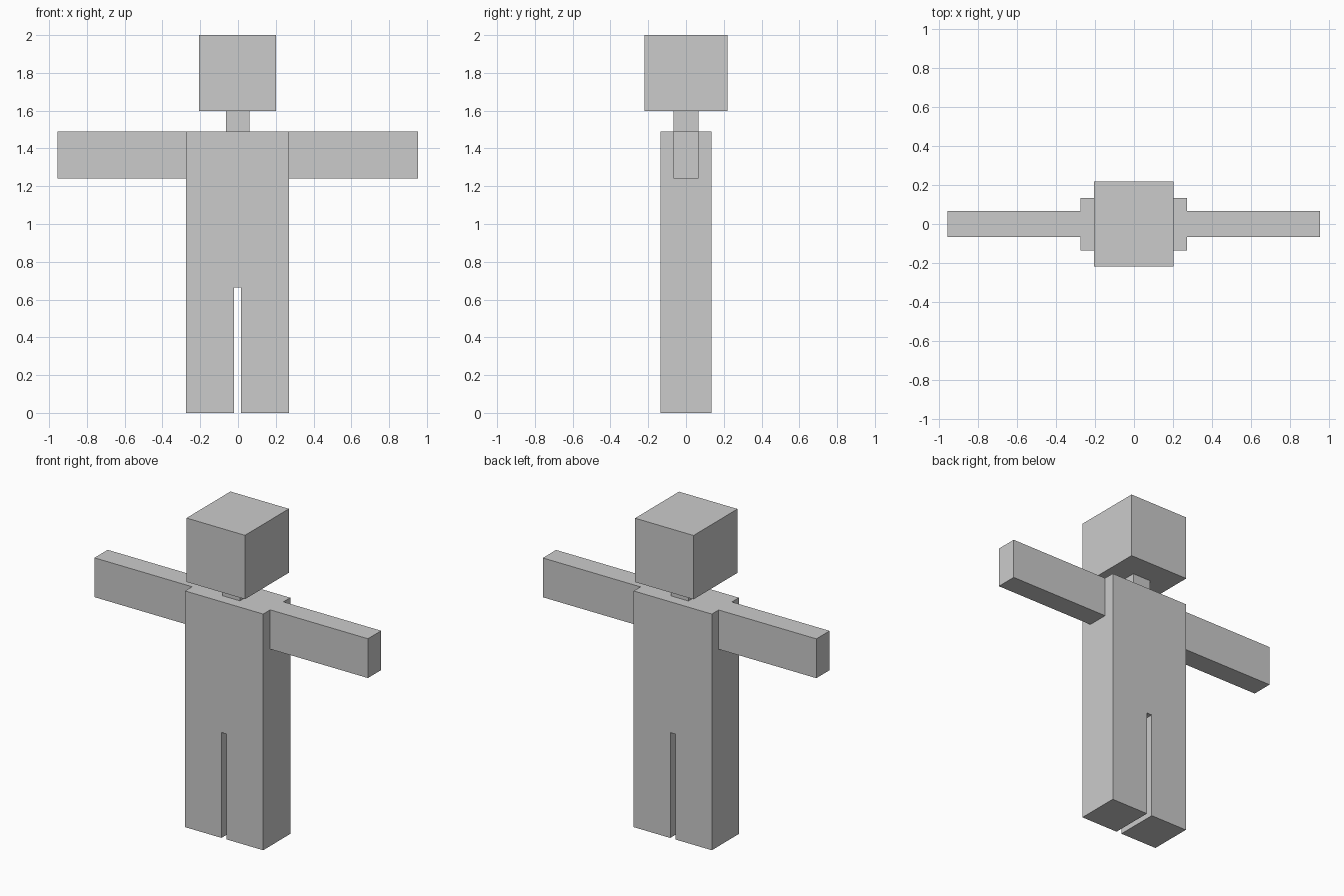
import bpy
import bmesh

if "Cube" in bpy.data.objects:
    bpy.data.objects.remove(bpy.data.objects["Cube"])

grey = bpy.data.materials.new("light_grey")
grey.diffuse_color = (0.6, 0.6, 0.6, 1)
grey.use_nodes = True
grey.node_tree.nodes["Principled BSDF"].inputs["Base Color"].default_value = grey.diffuse_color


def extrude_outline(name, outline, y0, y1):
    """Extrude a closed front outline of (x, z) points from y0 back to y1."""
    bm = bmesh.new()
    face = bm.faces.new([bm.verts.new((x, y0, z)) for x, z in outline])
    result = bmesh.ops.extrude_face_region(bm, geom=[face])
    verts = [v for v in result["geom"] if isinstance(v, bmesh.types.BMVert)]
    bmesh.ops.translate(bm, verts=verts, vec=(0, y1 - y0, 0))
    bmesh.ops.recalc_face_normals(bm, faces=bm.faces)
    mesh = bpy.data.meshes.new(name)
    bm.to_mesh(mesh)
    bm.free()
    mesh.materials.append(grey)
    obj = bpy.data.objects.new(name, mesh)
    bpy.context.collection.objects.link(obj)
    return obj


def box(name, x0, x1, y0, y1, z0, z1):
    return extrude_outline(name, [(x0, z0), (x1, z0), (x1, z1), (x0, z1)], y0, y1)


SHOULDER = 1.49
HEAD_BASE = 1.597

# Torso and legs in one block, with the slot between the legs
extrude_outline("torso_and_legs", [
    (-0.274, 0), (-0.02, 0), (-0.02, 0.665), (0.016, 0.665),
    (0.016, 0), (0.271, 0), (0.271, SHOULDER), (-0.274, SHOULDER),
], -0.136, 0.134)

# Arms held straight out
box("left_arm", -0.956, -0.274, -0.066, 0.066, 1.242, SHOULDER)
box("right_arm", 0.271, 0.953, -0.066, 0.066, 1.242, SHOULDER)

# Neck and head
box("neck", -0.063, 0.06, -0.066, 0.066, SHOULDER, HEAD_BASE)
box("head", -0.206, 0.202, -0.219, 0.219, HEAD_BASE, 2.0)
